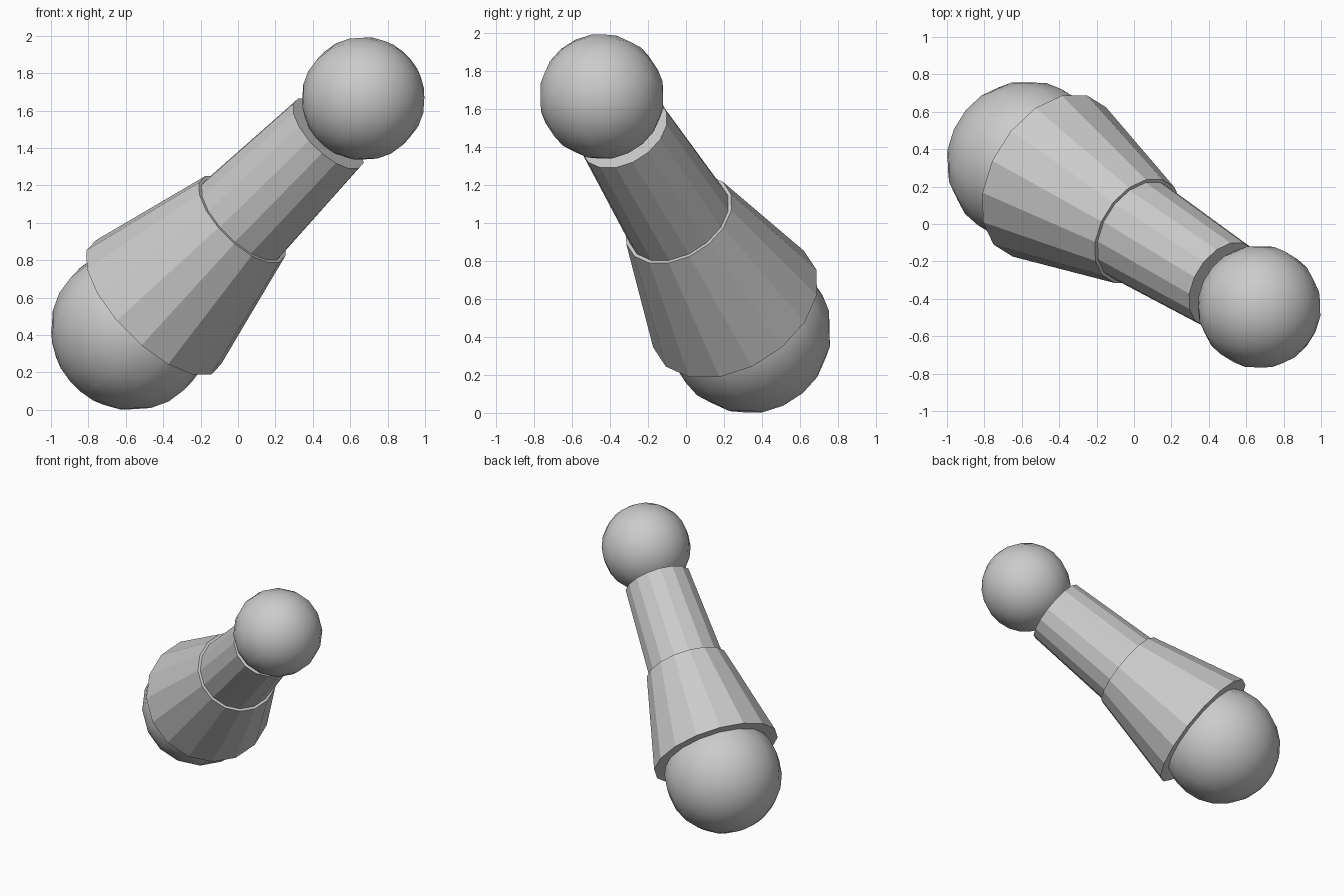
import bpy
from math import pi
from mathutils import Vector, Matrix

cube = bpy.data.objects.get("Cube")
if cube:
    bpy.data.objects.remove(cube, do_unlink=True)

GREY = (0.6, 0.6, 0.6, 1)
grey = bpy.data.materials.new("plain grey")
grey.use_nodes = True
grey.diffuse_color = GREY
grey.node_tree.nodes["Principled BSDF"].inputs["Base Color"].default_value = GREY

# Slanted main axis from the large ball to the small ball
START = Vector((-0.567, 0.33, 0.432))
END = Vector((0.67, -0.443, 1.664))
AXIS = (END - START).normalized()
SIDES = 16
# Local z follows the axis, local y stays level, and a flat side faces level
SIDEWAYS = Vector((0, 0, 1)).cross(AXIS).normalized()
TILT = Matrix((SIDEWAYS.cross(AXIS), SIDEWAYS, AXIS)).transposed()
TURN = TILT @ Matrix.Rotation(pi / SIDES, 3, 'Z')


def finish(name):
    obj = bpy.context.object
    obj.name = name
    obj.data.materials.append(grey)
    return obj


def ball(name, centre, radius):
    bpy.ops.mesh.primitive_uv_sphere_add(segments=SIDES, ring_count=12, radius=radius,
                                         location=centre, rotation=TURN.to_euler())
    bpy.ops.object.shade_smooth()
    return finish(name)


def sleeve(name, low, high, low_radius, high_radius):
    """Capped tapered tube between two distances along the axis."""
    bpy.ops.mesh.primitive_cone_add(vertices=SIDES, radius1=low_radius, radius2=high_radius,
                                    depth=high - low, rotation=TURN.to_euler(),
                                    location=START + AXIS * (low + high) / 2)
    return finish(name)


# Rounded ends
ball("large_end_ball", START, 0.435)
ball("small_end_ball", END, 0.33)

# Two tapered sections, the wider one ending in a small step
sleeve("lower_sleeve", 0.18, 0.91, 0.48, 0.308)
sleeve("upper_sleeve", 0.90, 1.62, 0.29, 0.25)
